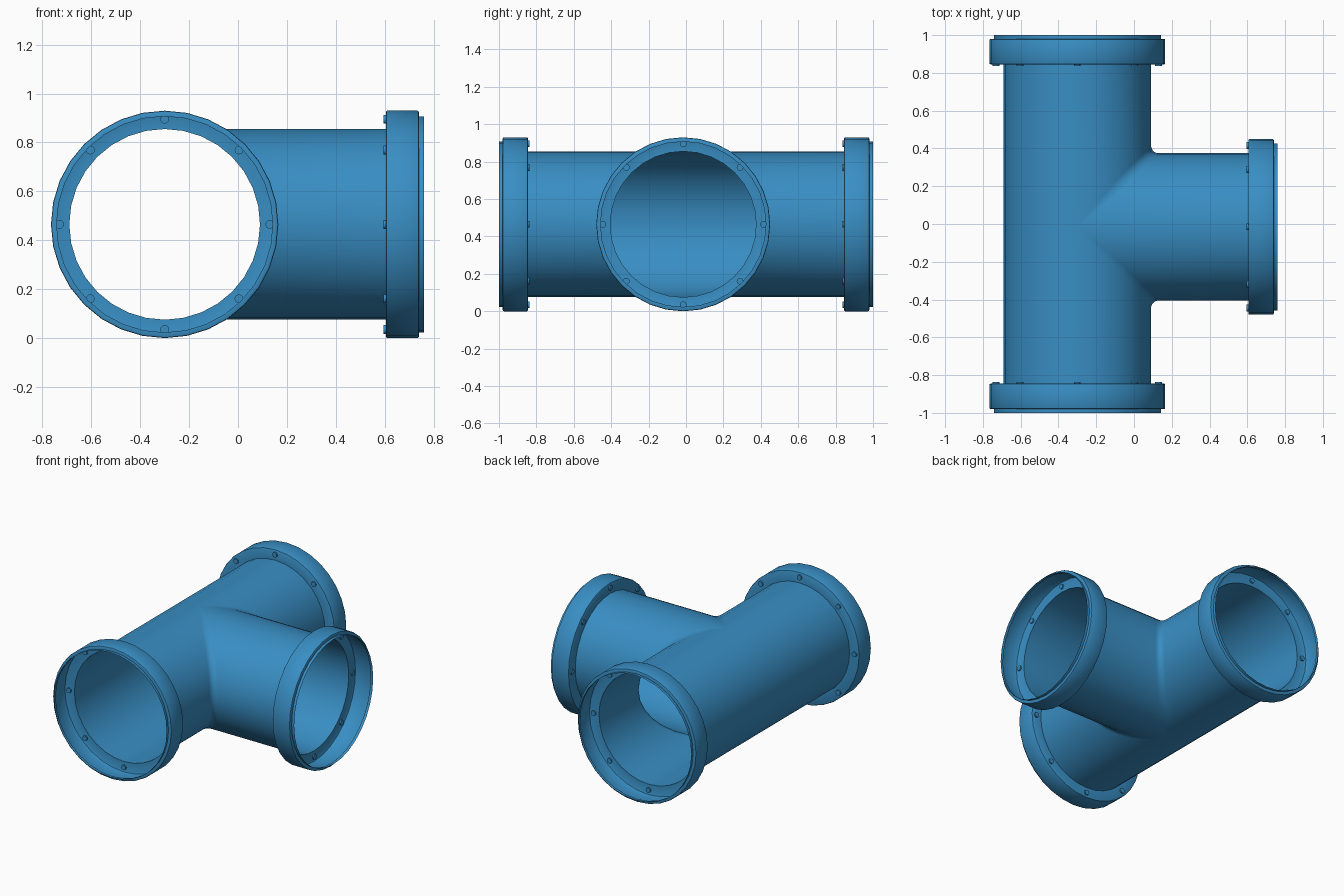
import bpy, bmesh
from math import sin, cos, pi, radians
from mathutils import Matrix, Vector

if "Cube" in bpy.data.objects:
    bpy.data.objects.remove(bpy.data.objects["Cube"])

R = 0.39                 # pipe radius
SIDES = 32
CZ, CX, CY = 0.465, -0.30, -0.015   # axis height, run axis x, branch axis y
RUN_END, BRANCH_END = 0.845, 0.605  # where the collars begin

blue = bpy.data.materials.new("blue_plastic")
blue.diffuse_color = (0.04, 0.27, 0.55, 1)
blue.use_nodes = True
blue.node_tree.nodes["Principled BSDF"].inputs["Base Color"].default_value = blue.diffuse_color


def finish(bm, name, matrix=None):
    bmesh.ops.remove_doubles(bm, verts=bm.verts, dist=1e-4)
    if matrix:
        bm.transform(matrix)
    bmesh.ops.recalc_face_normals(bm, faces=bm.faces)
    me = bpy.data.meshes.new(name)
    bm.to_mesh(me)
    bm.free()
    ob = bpy.data.objects.new(name, me)
    bpy.context.collection.objects.link(ob)
    me.materials.append(blue)
    bpy.ops.object.select_all(action='DESELECT')
    ob.select_set(True)
    bpy.context.view_layer.objects.active = ob
    bpy.ops.object.shade_smooth_by_angle(angle=radians(32))
    return ob


def add_grid(bm, rows):
    grid = [[bm.verts.new(p) for p in row] for row in rows]
    for a, b in zip(grid, grid[1:]):
        for i in range(len(a) - 1):
            bm.faces.new((a[i], a[i + 1], b[i + 1], b[i]))


# Tee body: stacked horizontal slices, with a filleted corner in each slice
def tee_body():
    bm = bmesh.new()
    levels = [(max(cos(t), 0.0) * R, sin(t) * R)
              for t in (-pi / 2 + pi * i / (SIDES // 2) for i in range(SIDES // 2 + 1))]
    for side in (1, -1):
        end = RUN_END - side * CY
        inner, outer = [], []
        for w, z in levels:
            f = 0.04 * min(1, 2 * w / R)
            arc = [(w + f - f * cos(a), w + f - f * sin(a))
                   for a in (pi / 2 * k / 5 for k in range(6))]
            path = [(w, end)] + arc + [(BRANCH_END - CX, w)]
            inner.append([(CX + x, CY + side * y, CZ + z) for x, y in path])
            outer.append([(CX - w, CY + side * y, CZ + z) for y in (end, 0)])
        add_grid(bm, inner)
        add_grid(bm, outer)
    return finish(bm, "tee_body")


# Socket collar: flange floor, outer wall and stepped lip, turned about z
def collar(name, matrix):
    profile = [(R, 0), (0.459, 0), (0.463, 0.002), (0.465, 0.006), (0.465, 0.129),
               (0.463, 0.133), (0.459, 0.135), (0.442, 0.135), (0.442, 0.155)]
    bm = bmesh.new()
    add_grid(bm, [[(r * cos(a), r * sin(a), h) for r, h in profile]
                  for a in (2 * pi * i / SIDES for i in range(SIDES + 1))])
    finish(bm, name, matrix)


# Ring of eight bolts passing through the flange floor
def bolts(name, matrix):
    bm = bmesh.new()
    for k in range(8):
        a = k * pi / 4
        bmesh.ops.create_cone(bm, cap_ends=True, segments=12, radius1=0.018,
                              radius2=0.018, depth=0.018,
                              matrix=Matrix.Translation((0.43 * cos(a), 0.43 * sin(a), 0)))
    finish(bm, name, matrix)


tee_body()
ends = [("front", (CX, -RUN_END, CZ), (0, -1, 0)),
        ("back", (CX, RUN_END, CZ), (0, 1, 0)),
        ("branch", (BRANCH_END, CY, CZ), (1, 0, 0))]
for label, pos, direction in ends:
    m = Matrix.Translation(pos) @ Vector(direction).to_track_quat('Z', 'Y').to_matrix().to_4x4()
    collar(label + "_collar", m)
    bolts(label + "_bolts", m)
